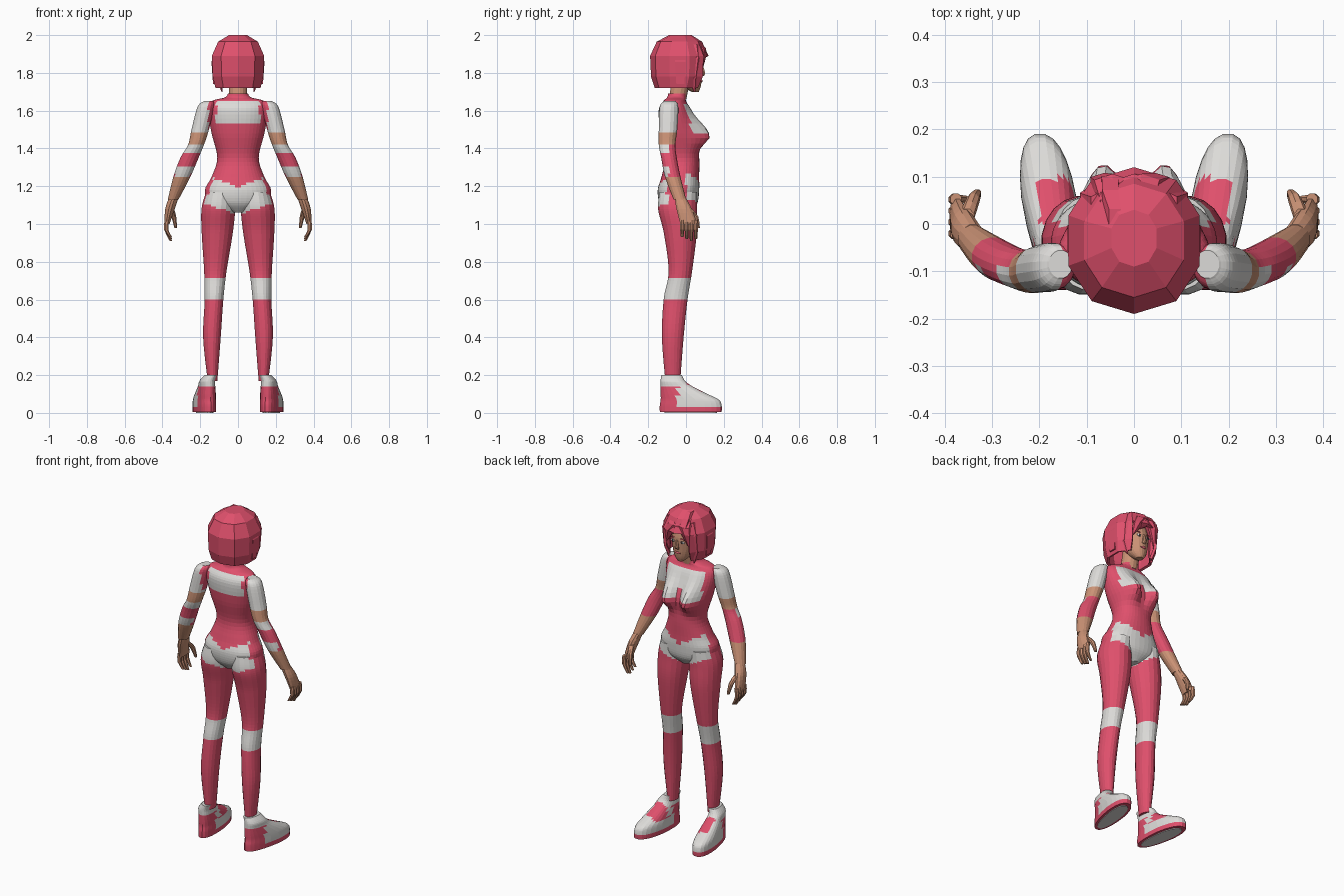
import bpy, bmesh, math
from mathutils import Vector

cube = bpy.data.objects.get("Cube")
if cube:
    bpy.data.objects.remove(cube, do_unlink=True)

COLOURS = {
    "red": (.74, .08, .15), "white": (.72, .71, .69), "skin": (.6, .29, .18),
    "lip_pink": (.62, .12, .15), "eye_white": (.8, .8, .8), "dark": (.04, .03, .03),
}
MATERIALS = {}
for key, rgb in COLOURS.items():
    material = bpy.data.materials.new(key)
    material.use_nodes = True
    material.diffuse_color = (*rgb, 1)
    material.node_tree.nodes["Principled BSDF"].inputs["Base Color"].default_value = (*rgb, 1)
    MATERIALS[key] = material


def finish(name, bm, rule):
    """Make an object; rule gives each face a colour, or None to leave it open."""
    bmesh.ops.recalc_face_normals(bm, faces=bm.faces)
    mesh = bpy.data.meshes.new(name)
    used = []
    open_faces = []
    for face in bm.faces:
        key = rule if isinstance(rule, str) else rule(face.calc_center_median())
        if key is None:
            open_faces.append(face)
            continue
        if key not in used:
            used.append(key)
            mesh.materials.append(MATERIALS[key])
        face.material_index = used.index(key)
    bmesh.ops.delete(bm, geom=open_faces, context="FACES")
    bm.to_mesh(mesh)
    bm.free()
    obj = bpy.data.objects.new(name, mesh)
    bpy.context.collection.objects.link(obj)
    return obj


def ring(z, y, width, depth, x=0):
    """One level cross-section: centre and half sizes."""
    return Vector((x, y, z, width, depth))


def smooth_rings(rings, steps):
    """Fill in rings along a smooth curve through the given ones."""
    result = []
    last = len(rings) - 1
    for i in range(last):
        start, end = rings[i], rings[i + 1]
        leave = (end - rings[max(i - 1, 0)]) / 2
        arrive = (rings[min(i + 2, last)] - start) / 2
        for k in range(steps):
            t = k / steps
            ease = t * t * (3 - 2 * t)
            result.append(start.lerp(end, ease) + leave * t * (1 - t) ** 2 - arrive * t * t * (1 - t))
    return result + [rings[last]]


def loft(name, rings, sides=16, steps=4, rule="red", mirror=1, power=2, warp=None):
    """Skin a row of rings; a higher power gives squarer rings."""
    def bulge(value):
        return math.copysign(abs(value) ** (2 / power), value)

    bm = bmesh.new()
    loops = []
    for x, y, z, width, depth in smooth_rings(rings, steps):
        loop = []
        for i in range(sides):
            angle = math.tau * (i + .5) / sides
            point = Vector((x + width * bulge(math.cos(angle)), y + depth * bulge(math.sin(angle)), z))
            if warp:
                point = warp(point)
            point.x *= mirror
            loop.append(bm.verts.new(point))
        loops.append(loop)
    for low, high in zip(loops, loops[1:]):
        for i in range(sides):
            bm.faces.new((low[i - 1], low[i], high[i], high[i - 1]))
    bm.faces.new(loops[0])
    bm.faces.new(loops[-1])
    return finish(name, bm, rule)


def ball(name, centre, size, colour):
    bm = bmesh.new()
    bmesh.ops.create_uvsphere(bm, u_segments=10, v_segments=6, radius=1)
    for vert in bm.verts:
        vert.co = Vector(centre) + vert.co * Vector(size)
    finish(name, bm, colour)


# Colour rules for the suit, sleeves and shoes
def suit(c):
    across, front = abs(c.x), c.y > -.04
    if c.z < .8:
        white = .6 < c.z < .71
    elif c.z < 1.35:
        low = 1.05 + across / (2 if front else 3)
        high = 1.2 + across / (2 if front else 3)
        side_stripe = across > .13 and -.1 < c.y < 0
        white = low < c.z < high and not side_stripe
    elif front:
        low = 1.47 if across > .025 else 1.52
        white = low < c.z < 1.635 and across < .125
    else:
        white = 1.53 < c.z < 1.65 and across < .115
    return "white" if white else "red"


def sleeve(c):
    if c.z > 1.49:
        return "white" if abs(c.x) > .155 else "red"
    if c.z > 1.42 or c.z < 1.25:
        return "skin"
    elbow_patch = c.y < -.09 and not 1.3 < c.z < 1.38
    return "white" if elbow_patch else "red"


def shoe_colour(c):
    heel = c.y < -.045 and c.z < .14
    instep = 0 < c.y < .1 and c.z > .085 and abs(c.x) < .2
    return "red" if c.z < .035 or heel or instep else "white"


def chest_shape(p):
    """Push the front of the chest forward."""
    if p.y > -.04:
        spread = .095 if p.z > 1.465 else .055
        amount = math.exp(-((abs(p.x) - .07) / .05) ** 2 - ((p.z - 1.465) / spread) ** 2)
        p.y += .08 * amount * min(1, (p.y + .04) / .05)
    return p


def foot_shape(p):
    """Narrow the heel and turn the toes out."""
    widen = .95 + max(-.1, min(p.y + .05, .1))
    return Vector((.172 + p.x * widen + .14 * p.y, p.y, p.z))


# Torso and neck
loft("torso", [ring(1.06, -.04, .03, .06), ring(1.11, -.04, .15, .1), ring(1.18, -.04, .175, .11),
               ring(1.25, -.03, .14, .1), ring(1.35, -.02, .11, .09), ring(1.48, -.04, .14, .095),
               ring(1.6, -.06, .16, .085), ring(1.65, -.06, .14, .06), ring(1.67, -.05, .07, .05),
               ring(1.69, -.045, .053, .05)],
     sides=40, steps=5, rule=suit, power=2.2, warp=chest_shape)
loft("neck", [ring(1.66, -.045, .05, .047), ring(1.79, -.02, .045, .05)], rule="skin")

for side, label in ((1, "left_"), (-1, "right_")):
    # Leg and shoe
    loft(label + "leg", [ring(.17, -.07, .026, .04, .135), ring(.4, -.07, .047, .058, .138),
                         ring(.6, -.055, .05, .064, .127), ring(.75, -.03, .06, .063, .12),
                         ring(.95, -.03, .083, .088, .11), ring(1.08, -.045, .09, .104, .104),
                         ring(1.17, -.04, .075, .1, .095)],
         sides=20, steps=9, rule=suit, mirror=side)
    loft(label + "shoe", [ring(.004, .025, .055, .165), ring(.04, .025, .056, .165),
                          ring(.07, .02, .055, .155), ring(.1, -.01, .052, .125),
                          ring(.14, -.05, .046, .085), ring(.17, -.07, .042, .065),
                          ring(.2, -.076, .034, .055, -.018)],
         sides=24, rule=shoe_colour, mirror=side, power=2.4, warp=foot_shape)
    loft(label + "sole_inset", [ring(0, .025, .04, .14), ring(.005, .025, .04, .14)],
         sides=24, steps=1, rule="white", mirror=side, power=2.4, warp=foot_shape)

    # Arm
    loft(label + "arm", [ring(1.65, -.085, .025, .03, .155), ring(1.62, -.09, .045, .05, .17),
                         ring(1.5, -.095, .047, .05, .2), ring(1.42, -.1, .043, .045, .222),
                         ring(1.35, -.09, .049, .042, .257), ring(1.25, -.07, .046, .042, .297),
                         ring(1.13, -.033, .029, .034, .343)],
         steps=6, rule=sleeve, mirror=side)

    # Hand with four curled fingers and a thumb
    loft(label + "palm", [ring(1.14, -.03, .026, .03, .34), ring(1.08, -.01, .026, .042, .36),
                          ring(1, .015, .014, .046, .376)],
         sides=12, rule="skin", mirror=side)
    for i in range(4):
        y = .024 * i - .02
        tip = .91 + .01 * abs(i - 2)
        loft(f"{label}finger_{i + 1}", [ring(1.02, y, .013, .013, .376), ring(.97, y, .012, .012, .38),
                                        ring(tip, y, .007, .008, .355)],
             sides=8, steps=2, rule="skin", mirror=side)
    loft(label + "thumb", [ring(1.08, .015, .016, .018, .353), ring(1.04, .05, .014, .016, .34),
                           ring(.98, .065, .008, .009, .33)],
         sides=8, steps=2, rule="skin", mirror=side)

    # Eye, brow and the locks beside the face
    ball(label + "eye", (side * .03, .08, 1.825), (.016, .005, .008), "eye_white")
    ball(label + "iris", (side * .03, .083, 1.825), (.007, .004, .008), "dark")
    ball(label + "brow", (side * .03, .08, 1.845), (.02, .004, .003), "red")
    loft(label + "temple_lock", [ring(1.7, .045, .003, .004, .085), ring(1.77, .035, .017, .028, .1),
                                 ring(1.88, .045, .018, .035, .1), ring(1.95, .04, .02, .03, .075)],
         sides=5, steps=1, mirror=side)
    loft(label + "ear_lock", [ring(1.74, -.03, .01, .03, .125), ring(1.86, -.03, .015, .04, .13),
                              ring(1.9, -.03, .01, .03, .11)],
         sides=4, steps=1, mirror=side)

# Head and face
loft("head", [ring(1.7, .048, .02, .02), ring(1.73, .03, .046, .049), ring(1.78, .01, .065, .075),
              ring(1.85, 0, .073, .086), ring(1.92, -.02, .07, .08), ring(1.96, -.03, .04, .05)],
     sides=20, rule="skin")
loft("nose", [ring(1.78, .08, .013, .008), ring(1.795, .088, .012, .015), ring(1.835, .083, .007, .008)],
     sides=8, steps=2, rule="skin")
ball("lips", (0, .08, 1.757), (.02, .007, .008), "lip_pink")


# Faceted hair shell, open below and over the face
def hair_colour(c):
    over_face = c.y > .06 and c.z < 1.88
    return None if over_face or c.z < 1.73 else "red"


hair = loft("hair_shell", [ring(1.72, -.04, .125, .125), ring(1.78, -.035, .14, .15),
                           ring(1.89, -.035, .145, .155), ring(1.965, -.035, .11, .12),
                           ring(2, -.03, .05, .06)],
            sides=10, steps=1, rule=hair_colour, power=2.2)
thickness = hair.modifiers.new("thickness", "SOLIDIFY")
thickness.thickness = .015

# Fringe parted to both sides, and the raised parting
for name, root, tip, low in (("fringe_long", .015, .075, 1.81), ("fringe_short", -.045, -.08, 1.8),
                             ("fringe_middle", 0, .03, 1.865)):
    loft(name, [ring(low, .075, .004, .008, tip), ring(1.89, .09, .034, .018, (root + tip) / 2),
                ring(1.93, .08, .045, .026, root), ring(1.97, .04, .03, .02, root)],
         sides=6, steps=1)
loft("parting_lock", [ring(1.93, .08, .026, .03, -.05), ring(1.97, .04, .024, .045, -.05),
                      ring(1.995, .01, .018, .03, -.04)],
     sides=4, steps=1)
